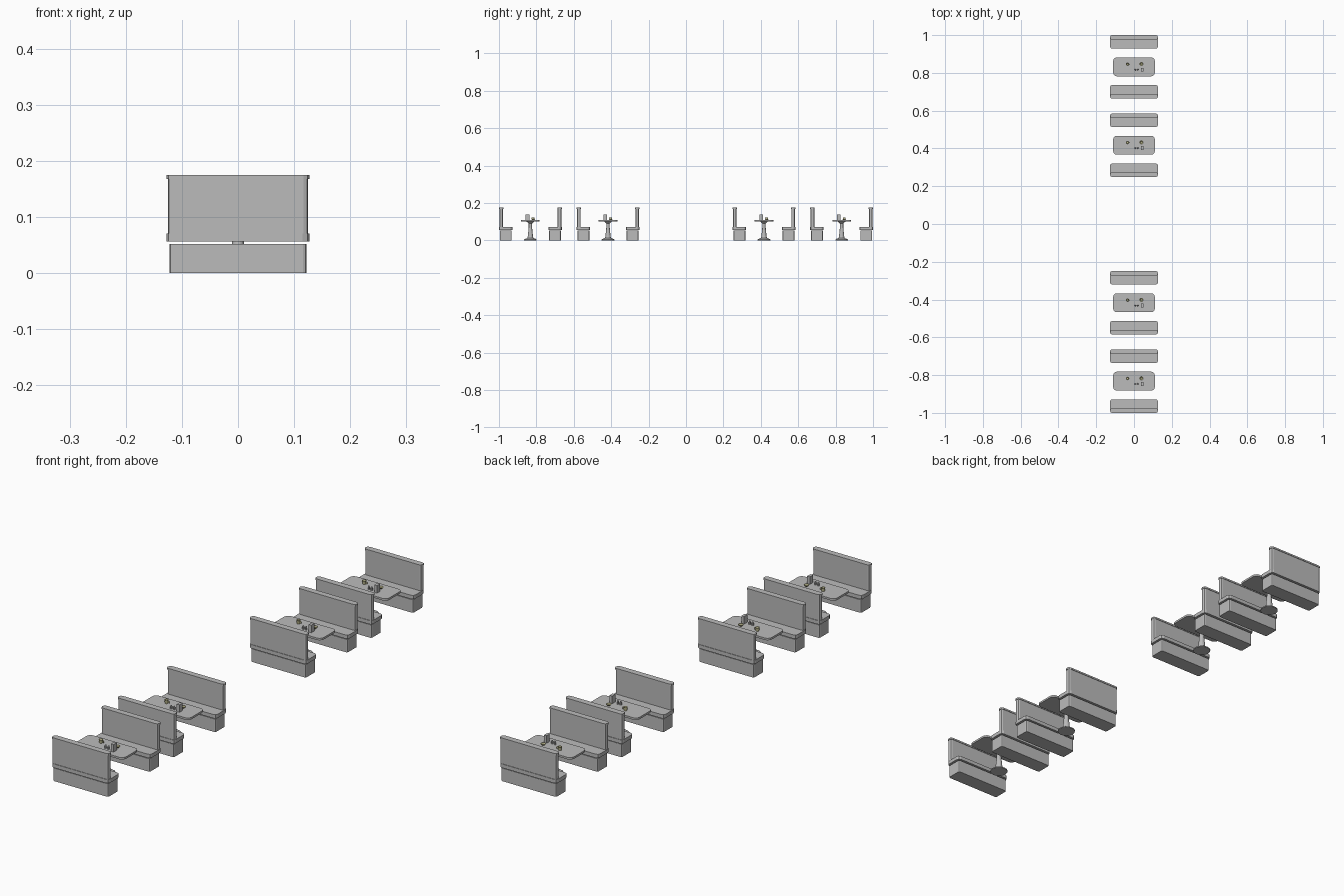
import bpy, bmesh
from math import pi, cos, sin

cube = bpy.data.objects.get("Cube")
if cube:
    bpy.data.objects.remove(cube, do_unlink=True)


def material(name, rgb):
    m = bpy.data.materials.new(name)
    m.use_nodes = True
    m.diffuse_color = (*rgb, 1)
    m.node_tree.nodes["Principled BSDF"].inputs["Base Color"].default_value = (*rgb, 1)
    return m


GREY = material("neutral grey", (0.5, 0.5, 0.5))
YELLOW = material("pale yellow", (0.55, 0.53, 0.3))


def finish(bm, name, mat, loc):
    bmesh.ops.recalc_face_normals(bm, faces=bm.faces)
    mesh = bpy.data.meshes.new(name)
    bm.to_mesh(mesh)
    bm.free()
    mesh.materials.append(mat)
    ob = bpy.data.objects.new(name, mesh)
    ob.location = loc
    bpy.context.collection.objects.link(ob)
    return ob


def slab(name, hx, y0, y1, z0, z1, radius, loc, mat=GREY, x=0, steps=2):
    """Box with rounded vertical corners."""
    bm = bmesh.new()
    bmesh.ops.create_cube(bm, size=1)
    for v in bm.verts:
        v.co = (x + v.co.x * 2 * hx, (y0 + y1) / 2 + v.co.y * (y1 - y0),
                (z0 + z1) / 2 + v.co.z * (z1 - z0))
    if radius:
        upright = [e for e in bm.edges if abs(e.verts[0].co.z - e.verts[1].co.z) > 1e-5]
        bmesh.ops.bevel(bm, geom=upright, offset=radius, segments=steps, profile=0.5,
                        affect='EDGES')
    return finish(bm, name, mat, loc)


def lathe(name, profile, loc, mat=GREY, sides=12):
    """Turn a (radius, height) profile around z."""
    bm = bmesh.new()
    rings = [[bm.verts.new((r * cos(2 * pi * i / sides), r * sin(2 * pi * i / sides), z))
              for i in range(sides)] for r, z in profile]
    for a, b in zip(rings, rings[1:]):
        for i in range(sides):
            j = (i + 1) % sides
            bm.faces.new((a[i], a[j], b[j], b[i]))
    bm.faces.new(rings[0])
    bm.faces.new(rings[-1])
    return finish(bm, name, mat, loc)


def bench(label, loc, side):
    """Bench whose back stands on the outer side of the booth."""
    def part(name, hx, outer, inner, z0, z1, radius):
        y0, y1 = sorted((side * outer, side * inner))
        slab(label + name, hx, y0, y1, z0, z1, radius, loc)
    part("_base", 0.122, 0.163, 0.1, 0, 0.052, 0.006)
    part("_seat", 0.127, 0.168, 0.096, 0.056, 0.071, 0.012)
    part("_back", 0.125, 0.166, 0.146, 0.071, 0.168, 0.008)
    part("_back_cap", 0.127, 0.168, 0.144, 0.168, 0.175, 0.01)


def table(label, loc):
    slab(label + "_top", 0.11, -0.05, 0.05, 0.1, 0.108, 0.018, loc, steps=3)
    lathe(label + "_pedestal", [(0.034, 0), (0.034, 0.004), (0.026, 0.009), (0.016, 0.012),
          (0.014, 0.02), (0.009, 0.07), (0.009, 0.09), (0.02, 0.1)], loc, sides=16)
    # Things standing on the table
    x, y, z = loc
    z += 0.108
    cup = (x - 0.034, y + 0.014, z)
    lathe(label + "_cup", [(0.006, 0), (0.008, 0.014), (0.007, 0.014), (0.005, 0.003)], cup, YELLOW)
    slab(label + "_cup_handle", 0.003, -0.001, 0.001, 0.003, 0.011, 0, cup, YELLOW, x=0.01)
    lathe(label + "_bowl", [(0.005, 0), (0.01, 0.006), (0.009, 0.006), (0.005, 0.002)],
          (x + 0.039, y + 0.015, z), YELLOW)
    for n, sx in (("salt", 0.007), ("pepper", 0.02)):
        lathe(f"{label}_{n}_shaker", [(0.004, 0), (0.004, 0.01), (0.0025, 0.014)],
              (x + sx, y - 0.015, z), sides=8)
    slab(label + "_napkin_holder", 0.006, -0.025, -0.005, 0, 0.03, 0, (x, y, z), x=0.044)


# Four booths in two pairs
for n, y in enumerate((-0.832, -0.417, 0.417, 0.832), 1):
    centre = (0, y, 0)
    bench(f"booth_{n}_front_bench", centre, -1)
    bench(f"booth_{n}_rear_bench", centre, 1)
    table(f"booth_{n}_table", centre)
